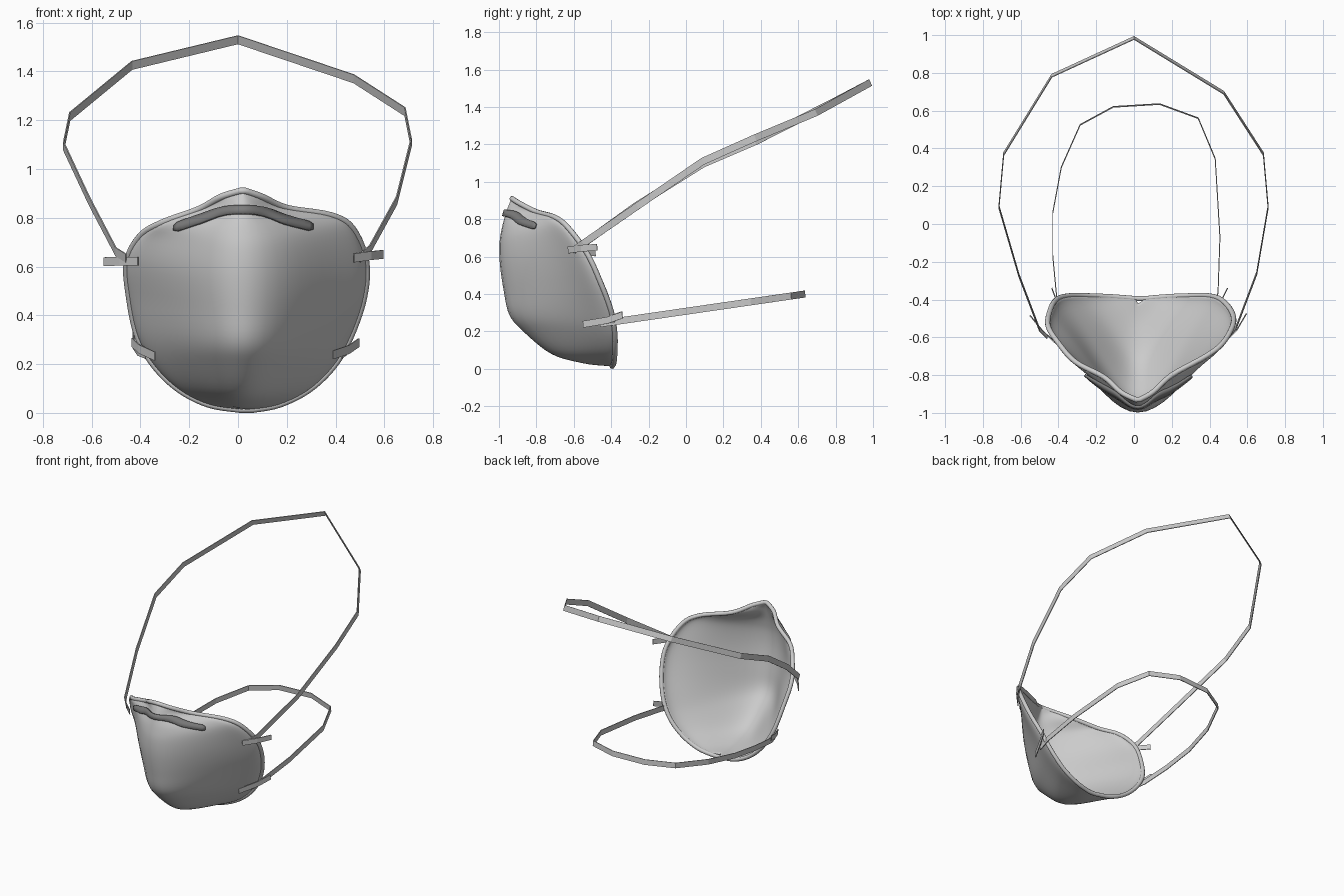
import bpy, math
from mathutils import Vector
from mathutils.bvhtree import BVHTree

if "Cube" in bpy.data.objects:
    bpy.data.objects.remove(bpy.data.objects["Cube"])


def make(name, verts, faces, thickness=0.0, smooth=True):
    me = bpy.data.meshes.new(name)
    me.from_pydata([tuple(v) for v in verts], [], faces)
    ob = bpy.data.objects.new(name, me)
    bpy.context.collection.objects.link(ob)
    bpy.ops.object.select_all(action='DESELECT')
    bpy.context.view_layer.objects.active = ob
    ob.select_set(True)
    if smooth:
        bpy.ops.object.shade_smooth_by_angle(angle=math.radians(50))
    if thickness:
        m = ob.modifiers.new("thickness", 'SOLIDIFY')
        m.thickness = thickness
        m.offset = -1
    return ob


def grid_faces(rows, cols):
    return [(i * cols + j, (i + 1) * cols + j, (i + 1) * cols + j + 1, i * cols + j + 1)
            for i in range(rows - 1) for j in range(cols - 1)]


def catmull(keys, steps):
    out = []
    for k in range(len(keys) - 1):
        p = [keys[min(max(k + d, 0), len(keys) - 1)] for d in (-1, 0, 1, 2)]
        for s in range(steps):
            t = s / steps
            out.append([0.5 * (2 * b + (c - a) * t + (2 * a - 5 * b + 4 * c - d) * t * t
                               + (3 * b - a - 3 * c + d) * t ** 3) for a, b, c, d in zip(*p)])
    return out + [list(keys[-1])]


# Shell rows, nose to chin: right x,y,z  left x,y,z  ridge y,z
KEYS = [
    (0.03, -0.93, 0.91, 0.01, -0.93, 0.91, -0.935, 0.905),
    (0.10, -0.89, 0.885, -0.07, -0.89, 0.885, -0.95, 0.87),
    (0.20, -0.80, 0.84, -0.16, -0.81, 0.835, -0.967, 0.82),
    (0.38, -0.70, 0.81, -0.31, -0.73, 0.78, -0.985, 0.75),
    (0.47, -0.63, 0.755, -0.40, -0.63, 0.725, -0.997, 0.67),
    (0.525, -0.53, 0.62, -0.455, -0.54, 0.62, -0.995, 0.56),
    (0.515, -0.46, 0.47, -0.445, -0.46, 0.47, -0.975, 0.42),
    (0.46, -0.40, 0.31, -0.41, -0.40, 0.31, -0.945, 0.29),
    (0.39, -0.38, 0.19, -0.34, -0.38, 0.19, -0.87, 0.20),
    (0.29, -0.38, 0.095, -0.24, -0.38, 0.095, -0.72, 0.08),
    (0.17, -0.385, 0.035, -0.12, -0.385, 0.035, -0.55, 0.03),
    (0.06, -0.395, 0.014, 0.01, -0.395, 0.014, -0.42, 0.015),
]
rows = catmull(KEYS, 5)
HALF = 16
verts = []
for i, (rx, ry, rz, lx, ly, lz, cy, cz) in enumerate(rows):
    round_mix = 0.35 + 0.25 * max(0, i / (len(rows) - 1) - 0.55)
    cx = 0.02
    for j in range(-HALF, HALF + 1):
        u = math.sin(abs(j) / HALF * math.pi / 2)
        g = (1 - round_mix) * 0.5 * (1 + math.cos(math.pi * u)) + round_mix * math.sqrt(max(0, 1 - u * u))
        ex, ey, ez = (rx, ry, rz) if j > 0 else (lx, ly, lz)
        verts.append((cx + (ex - cx) * u, ey + (cy - ey) * g, ez + (cz - ez) * g))
cols = 2 * HALF + 1
faces = grid_faces(len(rows), cols)
make("mask_shell", verts, faces, 0.012)

# Rolled rim around the shell opening
rim = [r[3:6] for r in rows] + [r[0:3] for r in reversed(rows)]
cu = bpy.data.curves.new("mask_rim", 'CURVE')
cu.dimensions = '3D'
cu.bevel_depth = 0.014
cu.bevel_resolution = 3
sp = cu.splines.new('POLY')
sp.points.add(len(rim) - 1)
for p, c in zip(sp.points, rim):
    p.co = (*c, 1)
sp.use_cyclic_u = True
rim_ob = bpy.data.objects.new("mask_rim", cu)
bpy.context.collection.objects.link(rim_ob)
bpy.ops.object.select_all(action='DESELECT')
bpy.context.view_layer.objects.active = rim_ob
rim_ob.select_set(True)
bpy.ops.object.convert(target='MESH')
bpy.ops.object.shade_smooth()

# Nose clip: strip projected on the shell
bvh = BVHTree.FromPolygons(verts, faces)
path = catmull([(-0.255, 0.757), (-0.15, 0.79), (-0.06, 0.822), (0.02, 0.83),
                (0.10, 0.82), (0.19, 0.787), (0.30, 0.76)], 5)
cv = []
for k, (x, z) in enumerate(path):
    half = 0.010 if k in (0, len(path) - 1) else 0.017
    for d in (half, 0, -half):
        hit = bvh.ray_cast(Vector((x, -2, z + d)), Vector((0, 1, 0)))
        loc, n = hit[0], hit[1]
        if loc is None:
            loc, n = bvh.find_nearest(Vector((x, -0.9, z + d)))[:2]
        cv.append(loc + n * 0.010)
clip = make("nose_clip", cv, [tuple(reversed(f)) for f in grid_faces(len(path), 3)], 0.012)
clip.modifiers["thickness"].offset = 0
mat = bpy.data.materials.new("dark_grey")
mat.diffuse_color = (0.2, 0.2, 0.2, 1)
mat.use_nodes = True
mat.node_tree.nodes["Principled BSDF"].inputs["Base Color"].default_value = mat.diffuse_color
clip.data.materials.append(mat)


# Flat straps and their tabs
def ribbon(name, pts, side, width):
    w = Vector(side).normalized() * width / 2
    v = [q for p in pts for q in (Vector(p) + w, Vector(p) - w)]
    ob = make(name, v, grid_faces(len(pts), 2), 0.005, smooth=False)
    ob.modifiers["thickness"].offset = 0
    return ob


ribbon("upper_strap", [
    (-0.46, -0.60, 0.635), (-0.50, -0.56, 0.66), (-0.61, -0.27, 0.87), (-0.715, 0.09, 1.095),
    (-0.69, 0.37, 1.215), (-0.435, 0.785, 1.425), (0, 0.985, 1.53), (0.475, 0.695, 1.37),
    (0.685, 0.37, 1.235), (0.71, 0.09, 1.11), (0.65, -0.26, 0.87), (0.54, -0.55, 0.67),
    (0.50, -0.60, 0.635)], (0, -0.4, 0.92), 0.038)

lower = [(-0.38, -0.46), (-0.41, -0.38), (-0.43, -0.17), (-0.43, 0.06), (-0.385, 0.3),
         (-0.285, 0.525), (-0.11, 0.62), (0.135, 0.635), (0.34, 0.56), (0.43, 0.345),
         (0.455, -0.07), (0.445, -0.36), (0.425, -0.46)]
ribbon("lower_strap", [(x, y, 0.25 + 0.145 * (y + 0.4)) for x, y in lower], (0, -0.1, 1), 0.037)

for name, pts in {
    "upper_right_tab": [(0.475, -0.63, 0.635), (0.545, -0.56, 0.645), (0.595, -0.475, 0.65)],
    "upper_left_tab": [(-0.41, -0.635, 0.622), (-0.485, -0.565, 0.622), (-0.55, -0.485, 0.62)],
    "lower_right_tab": [(0.39, -0.55, 0.238), (0.455, -0.42, 0.26), (0.495, -0.34, 0.288)],
    "lower_left_tab": [(-0.34, -0.55, 0.232), (-0.405, -0.42, 0.262), (-0.435, -0.34, 0.29)],
}.items():
    ribbon(name, pts, (0, -0.1, 1), 0.036)
